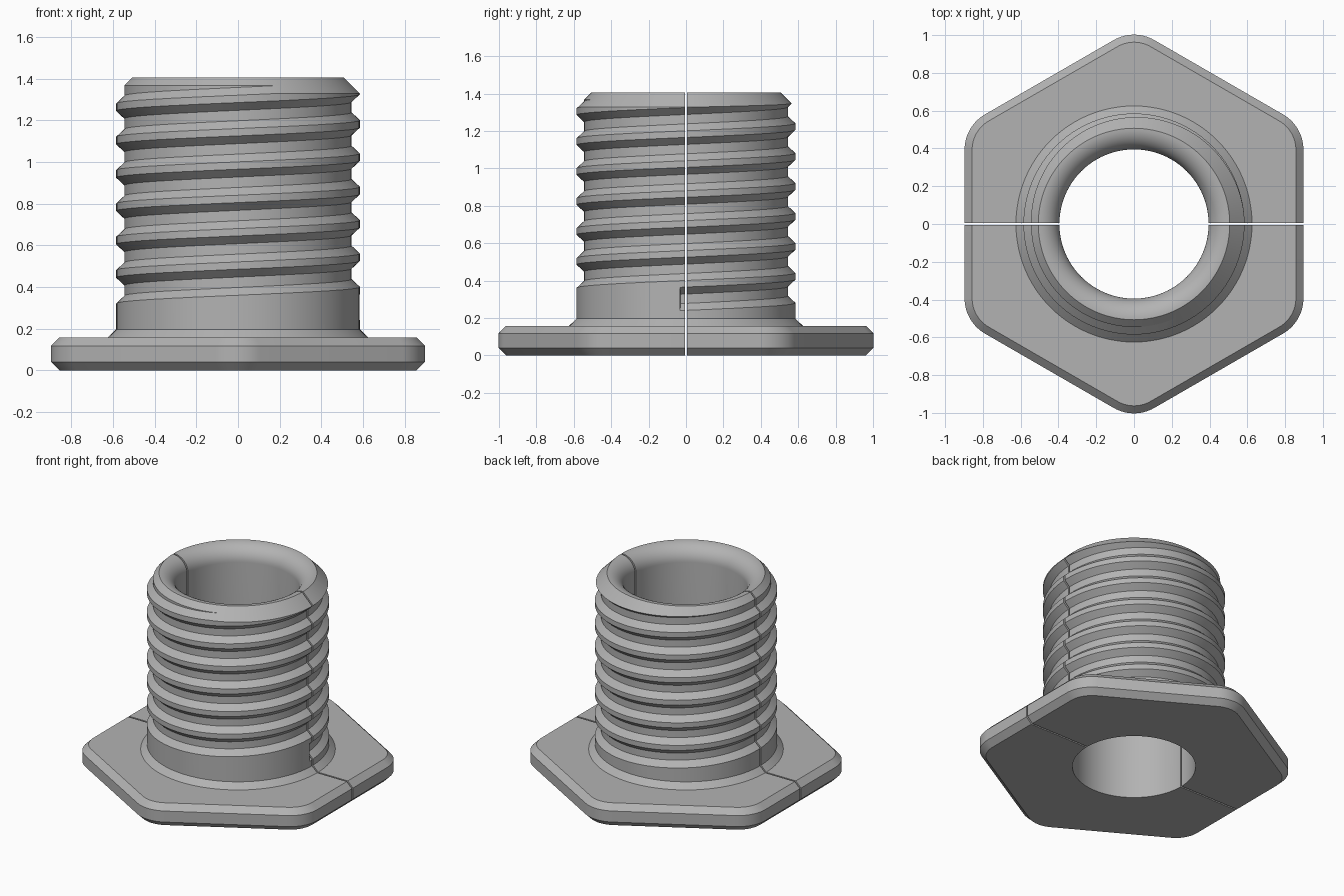
import bpy, bmesh
from math import sin, cos, pi, radians

cube = bpy.data.objects.get("Cube")
if cube:
    bpy.data.objects.remove(cube, do_unlink=True)

SEG = 96                       # points round every ring
PITCH = 0.16
GAP = 0.011

grey = bpy.data.materials.new("plain grey")
grey.use_nodes = True
COLOR = (0.45, 0.45, 0.45, 1)
grey.diffuse_color = COLOR
grey.node_tree.nodes["Principled BSDF"].inputs["Base Color"].default_value = COLOR


def circle(r, z):
    return [(r * cos(a), r * sin(a), z)
            for a in (radians(60) + 2 * pi * i / SEG for i in range(SEG))]


def rounded_hex(inset, z):
    """Hexagon with a corner on the y axis and rounded corners."""
    round_r, apothem = 0.216, 0.897
    centre = (apothem - round_r) / cos(pi / 6)
    per = SEG // 6
    pts = []
    for k in range(6):
        mid = radians(90 + 60 * k)
        for j in range(per):
            a = mid + radians(60) * (j / (per - 1) - 0.5)
            r = round_r - inset
            pts.append((centre * cos(mid) + r * cos(a),
                        centre * sin(mid) + r * sin(a), z))
    return pts


def skin(name, rings, closed):
    """Join equal rings with quads; close into a loop or cap both ends."""
    bm = bmesh.new()
    loops = [[bm.verts.new(p) for p in ring] for ring in rings]
    pairs = list(zip(loops, loops[1:]))
    if closed:
        pairs.append((loops[-1], loops[0]))
    else:
        bm.faces.new(loops[0])
        bm.faces.new(loops[-1])
    for a, b in pairs:
        for i in range(len(a)):
            j = (i + 1) % len(a)
            bm.faces.new((a[i], a[j], b[j], b[i]))
    bmesh.ops.recalc_face_normals(bm, faces=bm.faces)
    mesh = bpy.data.meshes.new(name)
    bm.to_mesh(mesh)
    bm.free()
    obj = bpy.data.objects.new(name, mesh)
    bpy.context.collection.objects.link(obj)
    return obj


def bushing(name):
    """Hex flange, shaft and flared bore as one closed skin."""
    rings = [rounded_hex(0.04, 0), rounded_hex(0, 0.04),
             rounded_hex(0, 0.118), rounded_hex(0.04, 0.158),
             circle(0.625, 0.158), circle(0.585, 0.197),
             circle(0.585, 1.328), circle(0.507, 1.406)]
    for i in range(13):                       # rounded mouth of the bore
        a = pi / 2 * i / 12
        rings.append(circle(0.505 - 0.11 * sin(a), 1.296 + 0.11 * cos(a)))
    rings.append(circle(0.395, 0))
    return skin(name, rings, True)


def groove_cutter():
    """Trapezoid swept along a right-handed helix."""
    profile = [(0.545, -0.025), (0.59, -0.067), (0.68, -0.067),
               (0.68, 0.067), (0.59, 0.067), (0.545, 0.025)]
    rings = []
    for i in range(int(7.5 * SEG)):
        a = radians(-3.1) + 2 * pi * i / SEG
        z = 0.303 + PITCH * a / (2 * pi)
        rings.append([(r * cos(a), r * sin(a), z + h) for r, h in profile])
    return skin("groove_cutter", rings, False)


def half_cutter(side):
    """Block that removes everything but one side of the split."""
    near, far = side * GAP / 2, -side * 1.5
    rings = [[(-1.5, near, z), (1.5, near, z), (1.5, far, z), (-1.5, far, z)]
             for z in (-0.5, 2)]
    return skin("half_cutter", rings, False)


def cut(obj, cutter):
    mod = obj.modifiers.new("cut", 'BOOLEAN')
    mod.operation = 'DIFFERENCE'
    mod.solver = 'EXACT'
    mod.object = cutter
    cutter.hide_render = True


groove = groove_cutter()
helpers = [groove]
for name, side in (("front_half", -1), ("back_half", 1)):
    half = bushing(name)
    block = half_cutter(side)
    helpers.append(block)
    cut(half, groove)
    cut(half, block)
    # bake the cuts so that sharp edges follow the thread
    bpy.context.view_layer.update()
    graph = bpy.context.evaluated_depsgraph_get()
    baked = bpy.data.meshes.new_from_object(half.evaluated_get(graph))
    half.modifiers.clear()
    half.data = baked
    baked.materials.clear()
    baked.materials.append(grey)
    bpy.ops.object.select_all(action='DESELECT')
    half.select_set(True)
    bpy.context.view_layer.objects.active = half
    bpy.ops.object.shade_smooth_by_angle(angle=radians(25))

for helper in helpers:
    bpy.data.objects.remove(helper, do_unlink=True)
